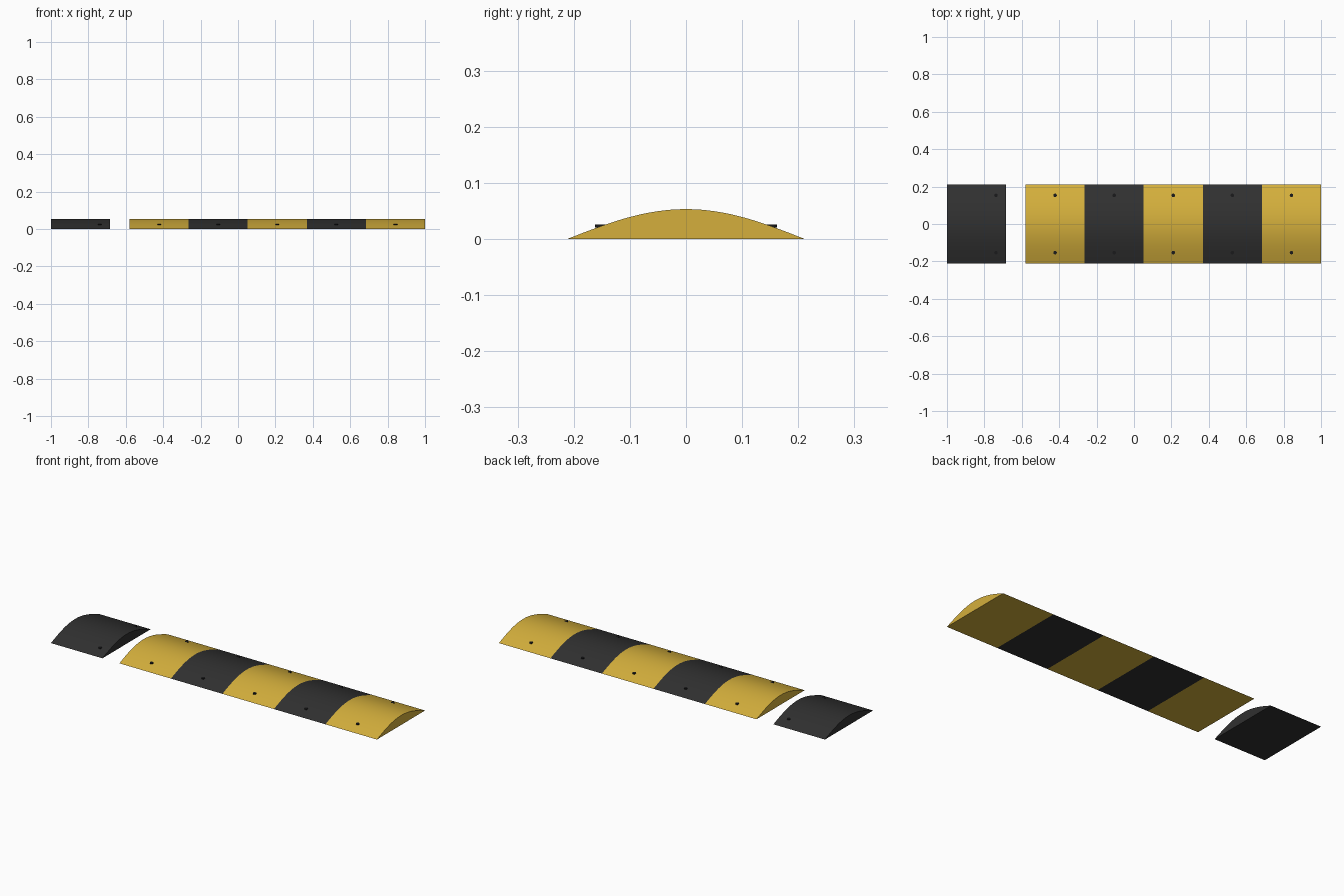
import bpy, bmesh, math

if "Cube" in bpy.data.objects:
    bpy.data.objects.remove(bpy.data.objects["Cube"])

HALF_W, HEIGHT, SEG = 0.211, 0.053, 32
LENGTH, GAP = 0.316, 0.104


def material(name, rgb):
    m = bpy.data.materials.new(name)
    m.diffuse_color = (*rgb, 1)
    m.use_nodes = True
    m.node_tree.nodes["Principled BSDF"].inputs["Base Color"].default_value = m.diffuse_color
    return m


yellow = material("road_yellow", (0.66, 0.43, 0.045))
black = material("rubber_black", (0.030, 0.030, 0.030))
bolt_mat = material("bolt_dark", (0.010, 0.010, 0.011))


def finish(bm, name, mat):
    bmesh.ops.recalc_face_normals(bm, faces=bm.faces)
    mesh = bpy.data.meshes.new(name)
    bm.to_mesh(mesh)
    bm.free()
    mesh.materials.append(mat)
    ob = bpy.data.objects.new(name, mesh)
    bpy.context.collection.objects.link(ob)
    bpy.context.view_layer.objects.active = ob
    bpy.ops.object.select_all(action='DESELECT')
    ob.select_set(True)
    bpy.ops.object.shade_smooth_by_angle(angle=math.radians(20))
    return ob


# Humped segment: cosine profile extruded along x
def hump(name, x0, x1, mat):
    bm = bmesh.new()
    profile = []
    for i in range(SEG + 1):
        t = -1 + 2 * i / SEG
        z = max(0.0, HEIGHT * math.cos(t * math.pi / 2))
        profile.append(bm.verts.new((x0, t * HALF_W, z)))
    face = bm.faces.new(profile)
    ext = bmesh.ops.extrude_face_region(bm, geom=[face], use_keep_orig=True)
    verts = [g for g in ext["geom"] if isinstance(g, bmesh.types.BMVert)]
    bmesh.ops.translate(bm, verts=verts, vec=(x1 - x0, 0, 0))
    return finish(bm, name, mat)


# Flat bolt head
def bolt(name, x, y):
    bm = bmesh.new()
    bmesh.ops.create_cone(bm, cap_ends=True, segments=16, radius1=0.0095,
                          radius2=0.0095, depth=0.005)
    bmesh.ops.translate(bm, verts=bm.verts, vec=(x, y, 0.0228))
    return finish(bm, name, bolt_mat)


# Detached end segment, then the five joined ones
hump("end_segment", -1.0, -1.0 + LENGTH, black)
start = 1 - 5 * LENGTH
for i in range(5):
    x = start + i * LENGTH
    hump(f"segment_{i + 1}", x, x + LENGTH, black if i % 2 else yellow)

# Bolts are evenly spaced, so the end pair sits off the segment's centre
for i in range(-1, 5):
    x = start + (i + 0.5) * LENGTH
    for side, y in (("front", -0.153), ("back", 0.153)):
        bolt(f"bolt_{side}_{i + 2}", x, y)
